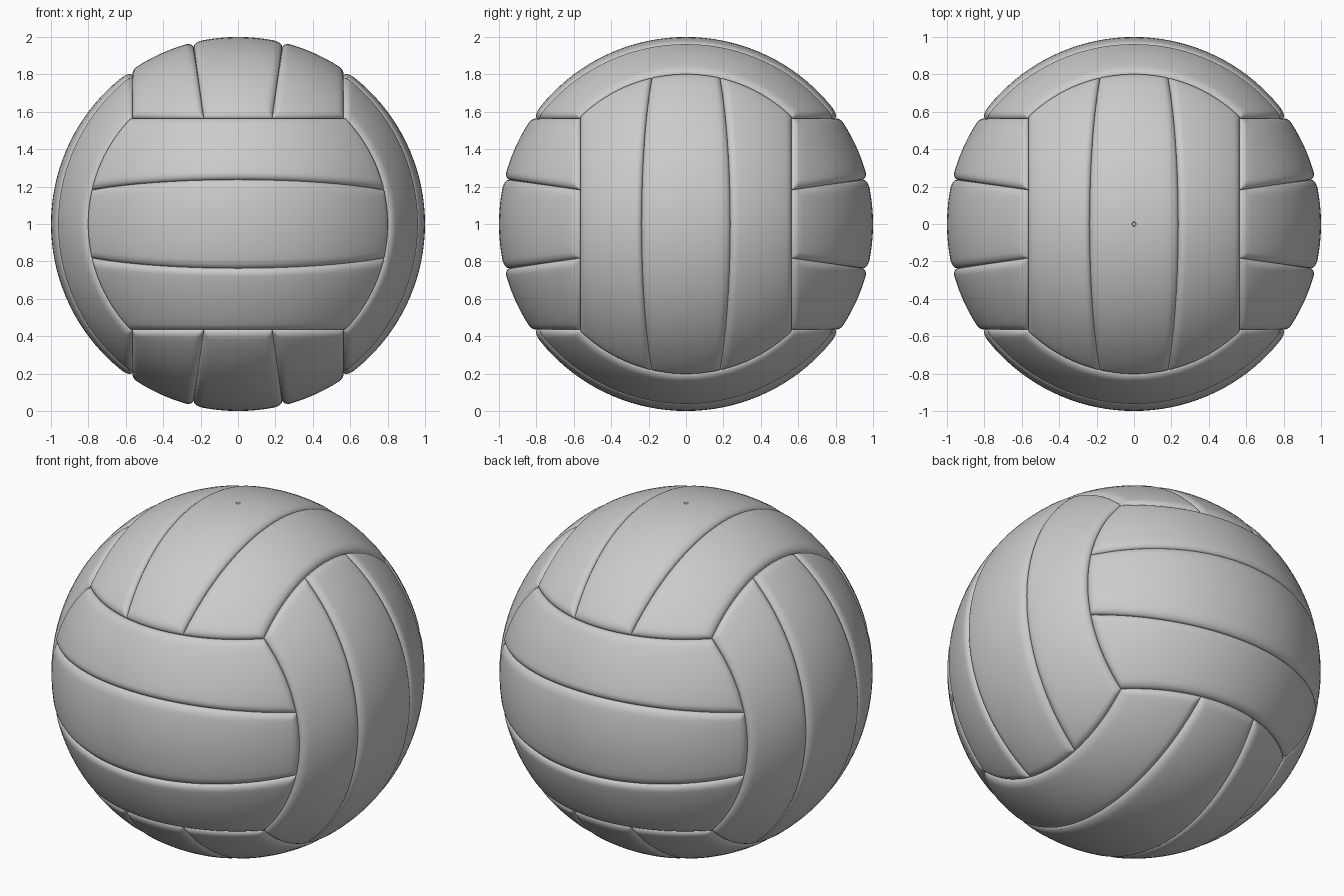
import bpy, bmesh
from math import sqrt, sin, asin
from mathutils import Vector

if "Cube" in bpy.data.objects:
    bpy.data.objects.remove(bpy.data.objects["Cube"])

C = 1 / sqrt(3)            # half width of a three-strip face
ROUND, DROP = 0.045, 0.027  # rounded seam width and depth
EDGE = [0, 0.002, 0.006, 0.013, 0.022, 0.033, 0.045]


def samples(length, n):
    """Fractions 0..1, packed closely near both ends for the rounded seams."""
    lo = [e / length for e in EDGE]
    a, b = lo[-1], 1 - lo[-1]
    mid = [a + (b - a) * i / n for i in range(1, n)]
    return lo + mid + [1 - f for f in reversed(lo)]


def seam_drop(e):
    k = max(0.0, 1 - e / ROUND)
    return DROP * (1 - sqrt(max(0.0, 1 - k * k)))


# Seams lie on the planes cross = a + b * normal
SEAMS = [(-C, 0), (-0.105, -0.1425), (0.105, 0.1425), (C, 0)]
LENGTH, WIDTH = 1.65, 0.39


def strip_point(strip, u, v):
    (a0, b0), (a1, b1) = SEAMS[strip], SEAMS[strip + 1]
    a, b = a0 + (a1 - a0) * v, b0 + (b1 - b0) * v
    z_end = a + b * C
    x_end = sqrt(1 - C * C - z_end * z_end)
    r = sqrt(1 - z_end * z_end)
    x = r * sin((2 * u - 1) * asin(x_end / r))
    A, B, K = 1 + b * b, 2 * a * b, a * a - 1 + x * x
    y = (-B + sqrt(B * B - 4 * A * K)) / (2 * A)
    e = min(u * LENGTH, (1 - u) * LENGTH, v * WIDTH, (1 - v) * WIDTH)
    return (1 - seam_drop(e)), (x, y, a + b * y)


def make_strip(name, strip, axes, sign):
    us, vs = samples(LENGTH, 36), samples(WIDTH, 9)
    bm = bmesh.new()
    grid = []
    for u in us:
        row = []
        for v in vs:
            r, p = strip_point(strip, u, v)
            co = Vector((0, 0, 0))
            co[axes[0]], co[axes[1]], co[axes[2]] = p[0] * r, sign * p[1] * r, p[2] * r
            row.append(bm.verts.new(co))
        grid.append(row)
    for i in range(len(us) - 1):
        for j in range(len(vs) - 1):
            f = bm.faces.new((grid[i][j], grid[i + 1][j], grid[i + 1][j + 1], grid[i][j + 1]))
            f.smooth = True
            f.normal_update()
            if f.normal.dot(f.calc_center_median()) < 0:
                f.normal_flip()
    me = bpy.data.meshes.new(name)
    bm.to_mesh(me)
    bm.free()
    ob = bpy.data.objects.new(name, me)
    ob.location.z = 1
    bpy.context.collection.objects.link(ob)


# Six faces of three strips; axes are (long, normal, cross)
FACES = [("front", (0, 1, 2), -1), ("back", (0, 1, 2), 1),
         ("right", (2, 0, 1), 1), ("left", (2, 0, 1), -1),
         ("top", (1, 2, 0), 1), ("bottom", (1, 2, 0), -1)]
for face, axes, sign in FACES:
    for s in range(3):
        make_strip(f"{face}_panel_{s + 1}", s, axes, sign)

# Air valve at the top
bpy.ops.mesh.primitive_torus_add(major_radius=0.011, minor_radius=0.002,
                                 major_segments=24, minor_segments=8,
                                 location=(0, 0, 1.999))
bpy.context.object.name = "air_valve"
bpy.ops.object.shade_smooth()
